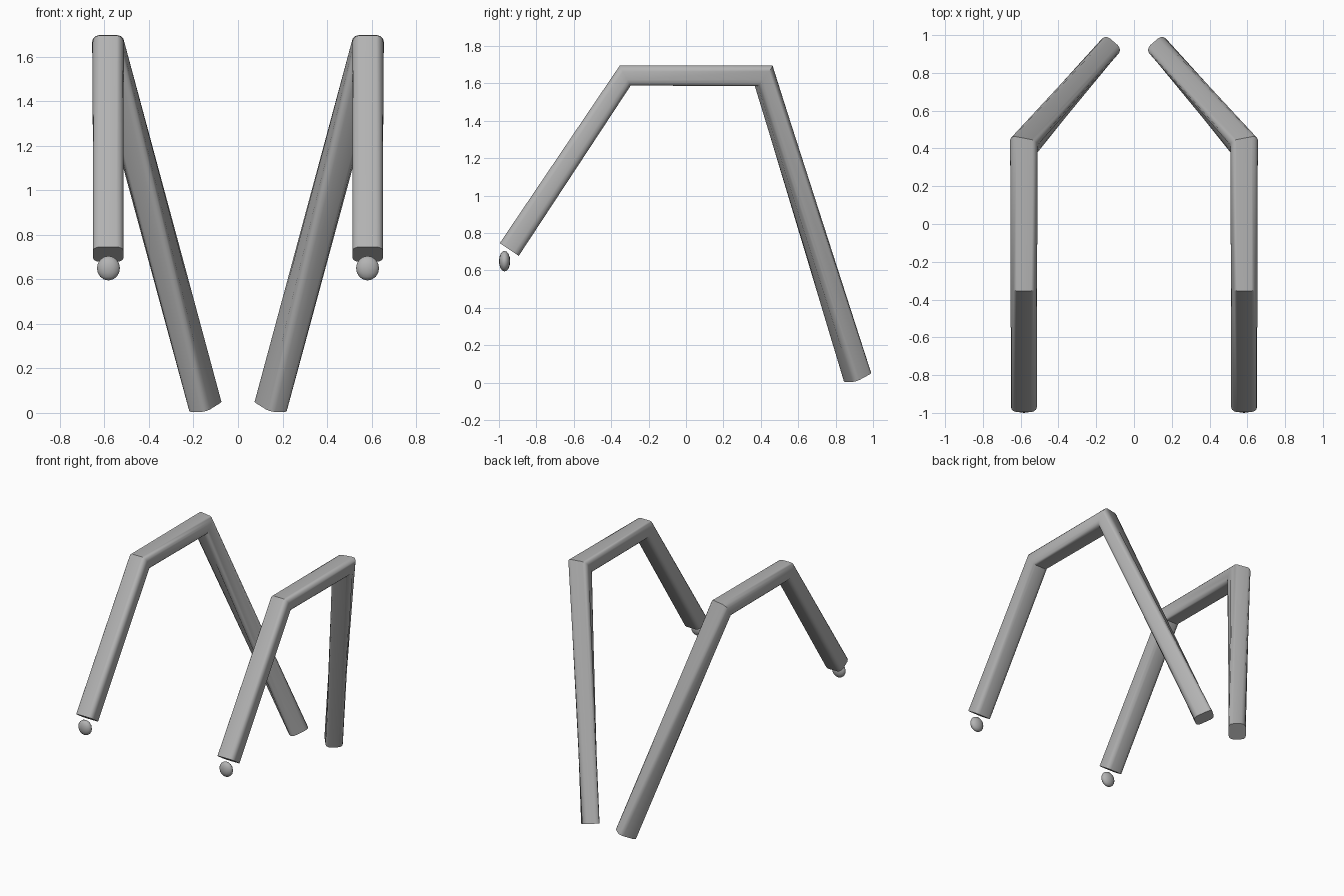
import bpy, bmesh, math
from mathutils import Vector

if "Cube" in bpy.data.objects:
    bpy.data.objects.remove(bpy.data.objects["Cube"])

grey = bpy.data.materials.new("plain grey")
grey.diffuse_color = (0.45, 0.45, 0.45, 1)
grey.use_nodes = True
grey.node_tree.nodes["Principled BSDF"].inputs["Base Color"].default_value = grey.diffuse_color


def finish(name, bm, angle):
    """Turn a bmesh into a mirrored, smooth-shaded grey object."""
    bmesh.ops.recalc_face_normals(bm, faces=bm.faces)
    me = bpy.data.meshes.new(name)
    bm.to_mesh(me)
    bm.free()
    me.materials.append(grey)
    ob = bpy.data.objects.new(name, me)
    bpy.context.collection.objects.link(ob)
    bpy.ops.object.select_all(action='DESELECT')
    bpy.context.view_layer.objects.active = ob
    ob.select_set(True)
    bpy.ops.object.shade_smooth_by_angle(angle=math.radians(angle))
    mod = ob.modifiers.new("Mirror", 'MIRROR')
    mod.use_mirror_merge = False
    return ob


def rounded_rect(w, h, r, steps=3):
    """Cross-section points of a bar with rounded corners."""
    pts = []
    for k, (sx, sy) in enumerate(((1, 1), (-1, 1), (-1, -1), (1, -1))):
        for i in range(steps + 1):
            a = math.radians(90 * (k + i / steps))
            pts.append((sx * (w / 2 - r) + r * math.cos(a),
                        sy * (h / 2 - r) + r * math.sin(a)))
    return pts


# Centre line of the bent bar: front end, front bend, rear bend, rear end
path = [Vector(p) for p in ((0.583, -0.945, 0.712), (0.583, -0.325, 1.642),
                            (0.583, 0.415, 1.642), (0.147, 0.917, 0.030))]
dirs = [(b - a).normalized() for a, b in zip(path, path[1:])]
X = Vector((1, 0, 0))


def ring(bm, centre, along, side, normal, w, h):
    """Section square to 'along', slid along it onto the plane of 'normal'."""
    side = (side - along * side.dot(along)).normalized()
    up = side.cross(along)
    out = []
    for a, b in rounded_rect(w, h, 0.032):
        v = side * a + up * b
        v -= along * (v.dot(normal) / along.dot(normal))
        out.append(bm.verts.new(centre + v))
    return out


# Bent bar
bm = bmesh.new()
rear_side = dirs[2].cross(Vector((0, 0, 1))) * -1
if rear_side.x < 0:
    rear_side.negate()
rings = [
    ring(bm, path[0], dirs[0], X, dirs[0], 0.137, 0.122),
    ring(bm, path[1], dirs[1], X, dirs[0] + dirs[1], 0.140, 0.108),
    ring(bm, path[2], dirs[1], X, dirs[1] + dirs[2], 0.145, 0.110),
    ring(bm, path[3], dirs[2], rear_side, dirs[2], 0.118, 0.135),
]
for a, b in zip(rings, rings[1:]):
    n = len(a)
    for i in range(n):
        j = (i + 1) % n
        bm.faces.new((a[i], a[j], b[j], b[i]))
bm.faces.new(rings[0])
bm.faces.new(rings[-1])
finish("bent_bar", bm, 40)

# Small flattened bead under each front end
bm = bmesh.new()
bmesh.ops.create_uvsphere(bm, u_segments=14, v_segments=8, radius=1)
for v in bm.verts:
    v.co = Vector((v.co.x * 0.053, v.co.y * 0.030, v.co.z * 0.055)) \
        + Vector((0.582, -0.970, 0.650))
finish("bead", bm, 60)
